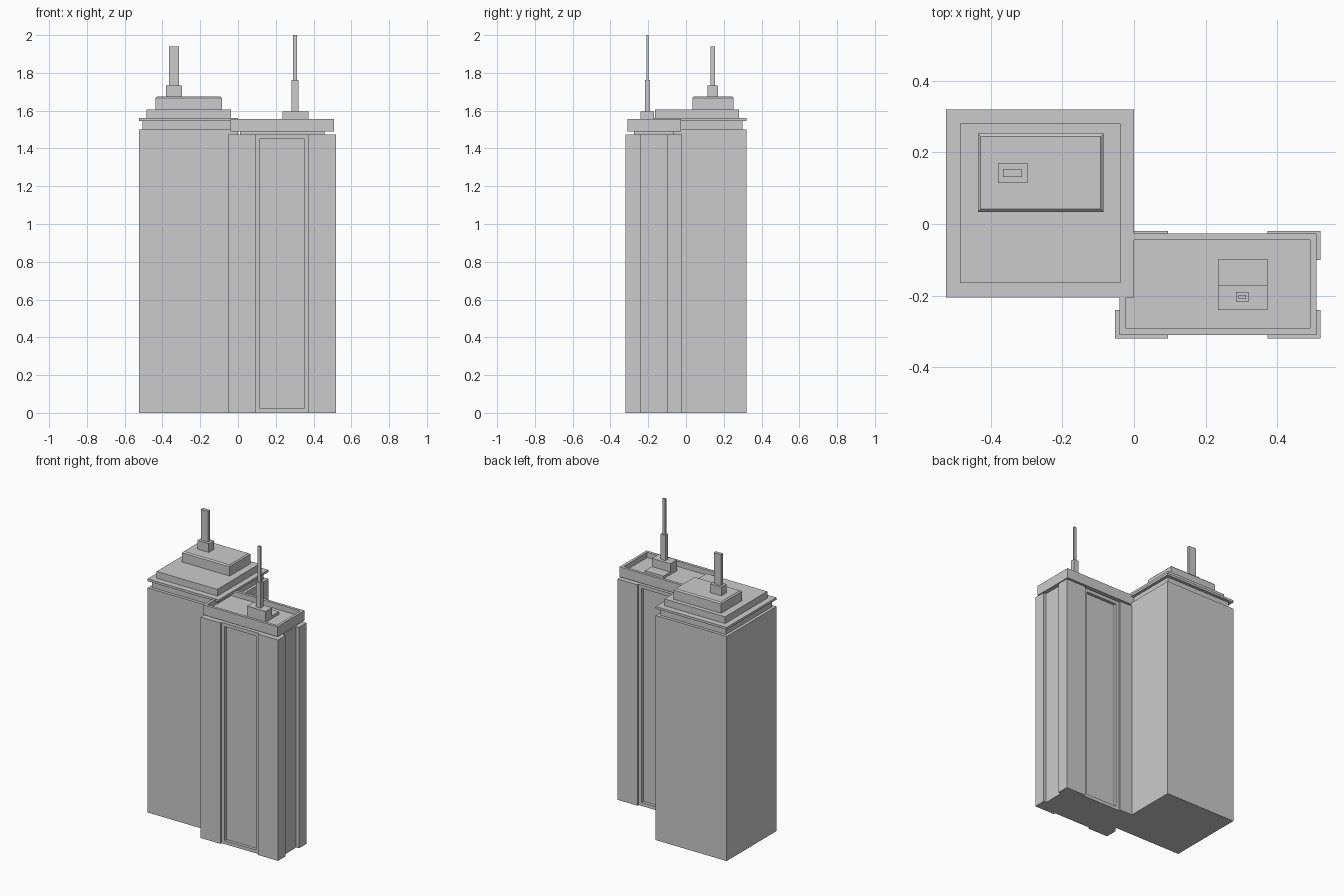
import bpy, bmesh
from mathutils import Vector

if "Cube" in bpy.data.objects:
    bpy.data.objects.remove(bpy.data.objects["Cube"])


def prism(name, pts, z0, z1, recess=None, inset=0.02, depth=0.02):
    """Extrude an XY outline; optionally sink a framed panel into chosen faces."""
    bm = bmesh.new()
    base = bm.faces.new([bm.verts.new((x, y, z0)) for x, y in pts])
    top = bmesh.ops.extrude_face_region(bm, geom=[base], use_keep_orig=True)["geom"]
    for v in top:
        if isinstance(v, bmesh.types.BMVert):
            v.co.z = z1
    bmesh.ops.recalc_face_normals(bm, faces=bm.faces[:])
    bm.normal_update()
    if recess:
        faces = [f for f in bm.faces if recess(f)]
        bmesh.ops.inset_individual(bm, faces=faces, thickness=inset, use_even_offset=True)
        for f in bmesh.ops.extrude_discrete_faces(bm, faces=faces)["faces"]:
            f.normal_update()
            bmesh.ops.translate(bm, verts=f.verts[:], vec=f.normal * -depth)
    me = bpy.data.meshes.new(name)
    bm.to_mesh(me)
    bm.free()
    ob = bpy.data.objects.new(name, me)
    bpy.context.collection.objects.link(ob)
    return ob


def box(name, x0, x1, y0, y1, z0, z1, **kw):
    return prism(name, [(x0, y0), (x1, y0), (x1, y1), (x0, y1)], z0, z1, **kw)


# Square tower: shaft, stepped crown
box("square_shaft", -0.525, 0, -0.205, 0.32, 0, 1.5)
box("crown_neck", -0.505, -0.02, -0.185, 0.30, 1.5, 1.545)
box("crown_slab", -0.525, 0, -0.205, 0.32, 1.545, 1.56)
box("crown_tier", -0.485, -0.037, -0.165, 0.28, 1.56, 1.605)

# Penthouse with a chamfered top rim
pent = box("penthouse", -0.436, -0.085, 0.034, 0.252, 1.605, 1.675)
bm = bmesh.new()
bm.from_mesh(pent.data)
rim = [e for e in bm.edges if all(v.co.z > 1.67 for v in e.verts)]
bmesh.ops.bevel(bm, geom=rim, offset=0.008, segments=1, affect='EDGES')
bm.to_mesh(pent.data)
bm.free()

box("chimney_base", -0.38, -0.297, 0.115, 0.17, 1.675, 1.733)
box("chimney_mast", -0.365, -0.313, 0.131, 0.153, 1.733, 1.94)

# Slab tower: outline with a shallow recess on each side
cx, cy = 0.2335, -0.17
hx, hy = 0.2865, 0.15          # half size at the corner piers
rx, ry = 0.139, 0.07           # half width of the recesses
sx, sy = 0.02, 0.012           # recess depth on ends and faces
quarter = [(hx - sx, ry), (hx, ry), (hx, hy), (rx, hy), (rx, hy - sy)]
outline = quarter[:]
outline += [(-x, y) for x, y in reversed(quarter)]
outline += [(-x, -y) for x, y in quarter]
outline += [(x, -y) for x, y in reversed(quarter)]
prism("slab_shaft", [(cx + x, cy + y) for x, y in outline], 0, 1.475,
      recess=lambda f: abs(f.normal.y) > 0.9
      and abs(abs(f.calc_center_median().y - cy) - (hy - sy)) < 0.001,
      inset=0.023, depth=0.02)

# Roof of the slab tower: recessed neck, parapet cap
box("cap_neck", 0.01, 0.457, -0.275, -0.065, 1.475, 1.49)
box("parapet_cap", -0.04, 0.509, -0.31, -0.026, 1.49, 1.557,
    recess=lambda f: f.normal.z > 0.9, inset=0.018, depth=0.035)

# Rooftop plant and stepped antenna
box("roof_pad", 0.235, 0.372, -0.17, -0.098, 1.522, 1.54)
box("antenna_plinth", 0.235, 0.372, -0.24, -0.17, 1.522, 1.595)
box("antenna_base", 0.284, 0.32, -0.218, -0.19, 1.595, 1.763)
box("antenna_mast", 0.292, 0.313, -0.21, -0.198, 1.763, 2.0)
